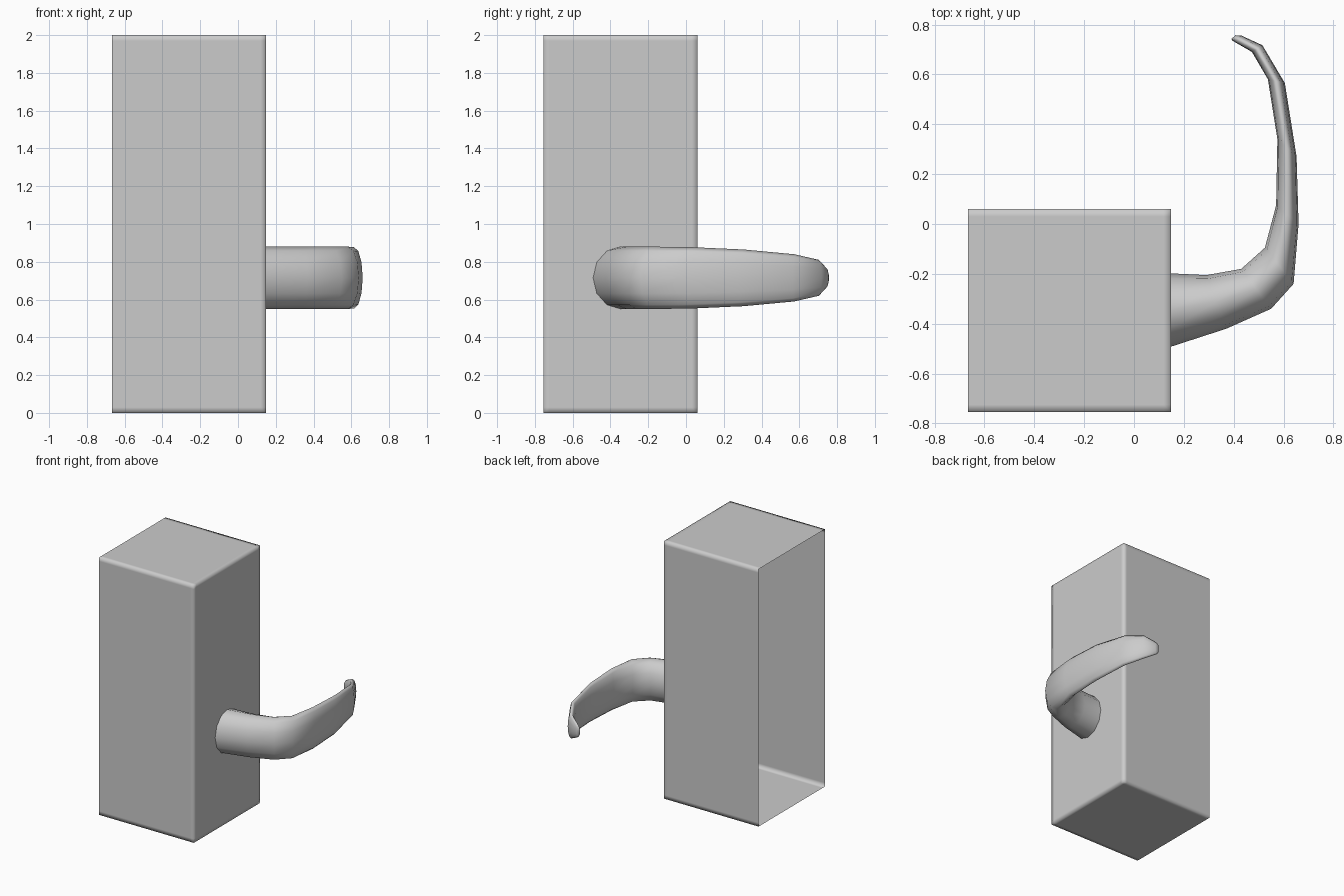
import bpy, bmesh, math

if "Cube" in bpy.data.objects:
    bpy.data.objects.remove(bpy.data.objects["Cube"])


def make_object(name, bm):
    bmesh.ops.recalc_face_normals(bm, faces=bm.faces)
    for f in bm.faces:
        f.smooth = True
    mesh = bpy.data.meshes.new(name)
    bm.to_mesh(mesh)
    bm.free()
    ob = bpy.data.objects.new(name, mesh)
    bpy.context.collection.objects.link(ob)
    return ob


# door block: tall box, open on the left side
bm = bmesh.new()
bmesh.ops.create_cube(bm, size=1)
for v in bm.verts:
    v.co.x = -0.259 + v.co.x * 0.814
    v.co.y = -0.347 + v.co.y * 0.814
    v.co.z = 1 + v.co.z * 2
open_side = [f for f in bm.faces if f.calc_center_median().x < -0.6]
bmesh.ops.delete(bm, geom=open_side, context='FACES_ONLY')
block = make_object("door_block", bm)

# square-profile bevel gives sharp corners with softened shading
bevel = block.modifiers.new("support_loops", 'BEVEL')
bevel.width = 0.03
bevel.segments = 2
bevel.profile = 1.0
bevel.limit_method = 'ANGLE'

# lever handle: oval sections given by outer xy, inner xy, half height
SECTIONS = [
    (0.148, -0.492, 0.148, -0.198, 0.165),
    (0.37, -0.42, 0.29, -0.205, 0.165),
    (0.55, -0.34, 0.43, -0.18, 0.165),
    (0.64, -0.24, 0.525, -0.095, 0.165),
    (0.66, 0.00, 0.57, 0.075, 0.162),
    (0.652, 0.27, 0.575, 0.34, 0.15),
    (0.605, 0.565, 0.537, 0.58, 0.125),
    (0.515, 0.717, 0.473, 0.69, 0.095),
    (0.432, 0.755, 0.395, 0.735, 0.05),
    (0.408, 0.757, 0.390, 0.743, 0.03),
]
SIDES = 12
MID_Z = 0.715

bm = bmesh.new()
rings = []
for ox, oy, ix, iy, h in SECTIONS:
    cx, cy = (ox + ix) / 2, (oy + iy) / 2
    ring = []
    for i in range(SIDES):
        a = 2 * math.pi * i / SIDES
        c, s = math.cos(a), math.sin(a)
        ring.append(bm.verts.new((cx + (ox - ix) / 2 * c,
                                  cy + (oy - iy) / 2 * c,
                                  MID_Z + h * s)))
    rings.append(ring)
for r0, r1 in zip(rings, rings[1:]):
    for i in range(SIDES):
        j = (i + 1) % SIDES
        bm.faces.new((r0[i], r0[j], r1[j], r1[i]))
bm.faces.new(rings[-1])
make_object("lever_handle", bm)
